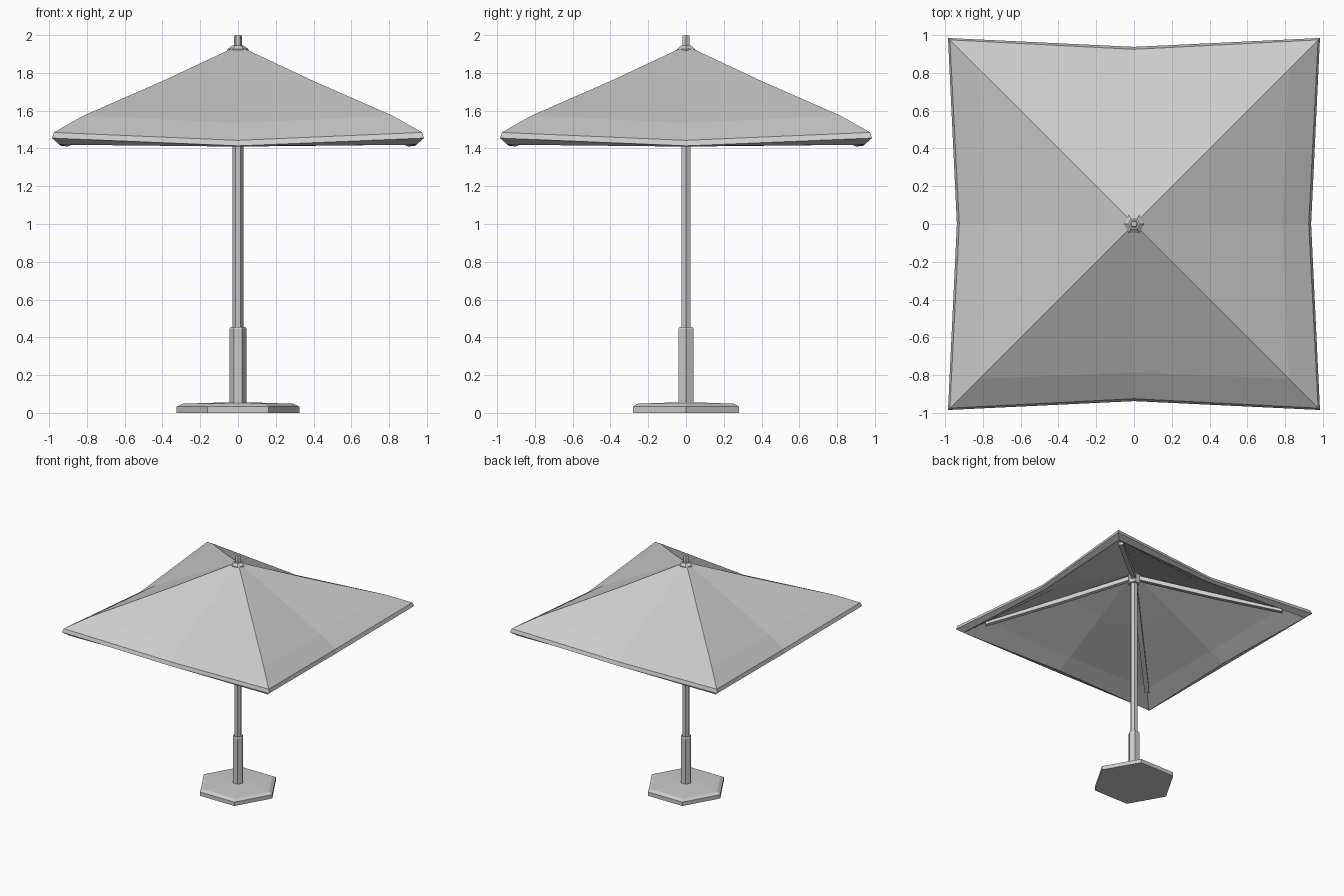
import bpy, bmesh
from math import pi, cos, sin
from mathutils import Vector

if "Cube" in bpy.data.objects:
    bpy.data.objects.remove(bpy.data.objects["Cube"])


def make_object(name, bm):
    bmesh.ops.recalc_face_normals(bm, faces=bm.faces)
    mesh = bpy.data.meshes.new(name)
    bm.to_mesh(mesh)
    bm.free()
    obj = bpy.data.objects.new(name, mesh)
    bpy.context.collection.objects.link(obj)
    return obj


def loft(bm, loops, caps=True):
    rings = [[bm.verts.new(p) for p in loop] for loop in loops]
    n = len(rings[0])
    for a, b in zip(rings, rings[1:]):
        for i in range(n):
            j = (i + 1) % n
            bm.faces.new((a[i], a[j], b[j], b[i]))
    if caps:
        bm.faces.new(rings[0][::-1])
        bm.faces.new(rings[-1])


def hex_turned(name, profile):
    """Six-sided turned part from (radius, z) pairs, corners on the x axis."""
    bm = bmesh.new()
    loft(bm, [[(r * cos(i * pi / 3), r * sin(i * pi / 3), z) for i in range(6)]
              for r, z in profile])
    return make_object(name, bm)


def canopy_loop(c, cz, m, mz):
    """Four corners at (c, c, cz) with edge midpoints at (m, mz) between them."""
    return [(c, c, cz), (0, m, mz), (-c, c, cz), (-m, 0, mz),
            (-c, -c, cz), (0, -m, mz), (c, -c, cz), (m, 0, mz)]


# Stand and pole
hex_turned("base", [(0.325, 0), (0.325, 0.033), (0.295, 0.048), (0.05, 0.056)])
hex_turned("pole_sleeve", [(0.045, 0.04), (0.045, 0.445), (0.038, 0.455)])
hex_turned("pole", [(0.028, 0.40), (0.028, 1.92)])

# Canopy: outer skin, turned hem, inner skin
bm = bmesh.new()
loft(bm, [canopy_loop(*row) for row in (
    (0.02, 1.935, 0.02, 1.935),
    (0.40, 1.757, 0.385, 1.745),
    (0.82, 1.573, 0.785, 1.535),
    (0.975, 1.485, 0.925, 1.443),
    (0.985, 1.455, 0.938, 1.414),
    (0.943, 1.420, 0.90, 1.410),
    (0.81, 1.510, 0.775, 1.475),
    (0.40, 1.695, 0.385, 1.685),
    (0.02, 1.875, 0.02, 1.875))])
make_object("canopy", bm)

# Top cap and finial
hex_turned("top_cap", [(0.055, 1.905), (0.055, 1.927), (0.03, 1.945)])
hex_turned("finial", [(0.022, 1.93), (0.022, 1.992), (0.016, 2.0)])

# Hub and diagonal ribs under the canopy
hex_turned("rib_hub", [(0.045, 1.79), (0.052, 1.81), (0.052, 1.87)])
w, h = 0.018, 0.018
for name, sx, sy in (("back_right", 1, 1), ("back_left", -1, 1),
                     ("front_left", -1, -1), ("front_right", 1, -1)):
    side = Vector((-sy, sx, 0)).normalized() * w
    loops = []
    for r, z in ((0.02, 1.84), (0.42, 1.66), (0.82, 1.495)):
        p = Vector((sx * r, sy * r, z))
        up = Vector((0, 0, h))
        loops.append([p - side - up, p + side - up, p + side + up, p - side + up])
    bm = bmesh.new()
    loft(bm, loops)
    make_object("rib_" + name, bm)
